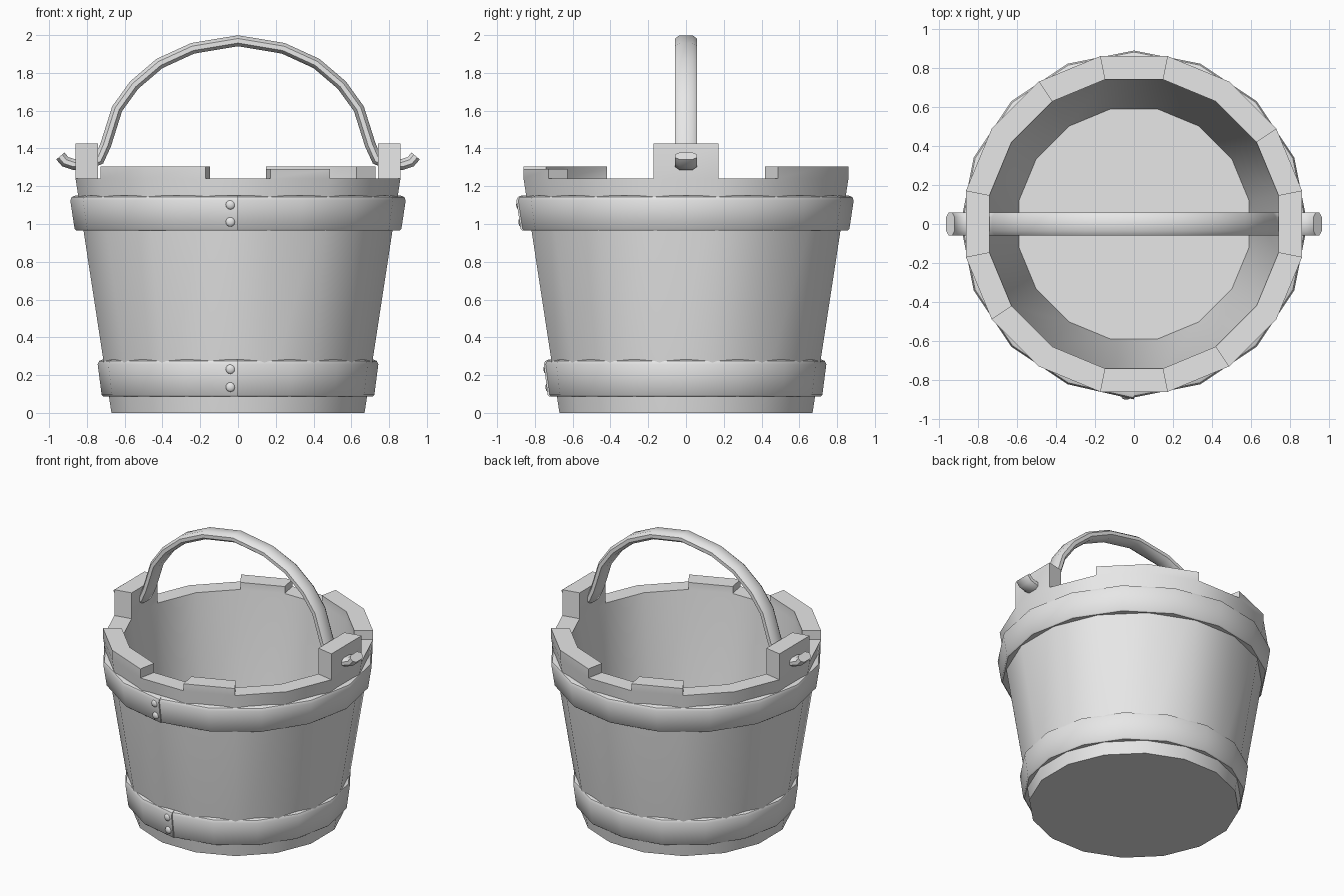
import bpy, bmesh, math
from mathutils import Vector

cube = bpy.data.objects.get("Cube")
if cube:
    bpy.data.objects.remove(cube, do_unlink=True)

SIDES = 16
STEP = math.tau / SIDES
GREY = (0.8, 0.8, 0.8, 1.0)

mat = bpy.data.materials.new("plain grey")
mat.use_nodes = True
mat.diffuse_color = GREY
mat.node_tree.nodes["Principled BSDF"].inputs["Base Color"].default_value = GREY


def polar(radius, angle, z):
    return Vector((radius * math.cos(angle), radius * math.sin(angle), z))


def loft(rings):
    """Skin a list of closed loops and cap both ends."""
    bm = bmesh.new()
    rows = [[bm.verts.new(p) for p in ring] for ring in rings]
    n = len(rows[0])
    for a, b in zip(rows, rows[1:]):
        for i in range(n):
            j = (i + 1) % n
            bm.faces.new((a[i], a[j], b[j], b[i]))
    bm.faces.new(rows[0][::-1])
    bm.faces.new(rows[-1])
    bm.faces.ensure_lookup_table()
    return bm


def finish(name, bm, angle=40):
    bmesh.ops.recalc_face_normals(bm, faces=bm.faces[:])
    mesh = bpy.data.meshes.new(name)
    bm.to_mesh(mesh)
    bm.free()
    mesh.materials.append(mat)
    obj = bpy.data.objects.new(name, mesh)
    bpy.context.collection.objects.link(obj)
    bpy.ops.object.select_all(action='DESELECT')
    obj.select_set(True)
    bpy.context.view_layer.objects.active = obj
    bpy.ops.object.shade_smooth_by_angle(angle=math.radians(angle))
    return obj


# Bucket body: outer wall, rim, inner wall and floor
profile = [(0.67, 0), (0.86, 1.24), (0.74, 1.24), (0.59, 0.25)]
corner = 1 / math.cos(STEP / 2)
body = loft([[polar(r * corner, (k - 0.5) * STEP, z) for k in range(SIDES)]
             for r, z in profile])

# Raised staves and the two handle ears, pulled up from the rim
rim = [body.faces[SIDES + k] for k in range(SIDES)]
for staves, height in (([0], 0.185), ([2, 3], 0.065), ([5], 0.05)):
    for turn in (0, SIDES // 2):
        faces = [rim[k + turn] for k in staves]
        new = bmesh.ops.extrude_face_region(body, geom=faces)["geom"]
        verts = [v for v in new if isinstance(v, bmesh.types.BMVert)]
        bmesh.ops.translate(body, verts=verts, vec=(0, 0, height))
        old = [f for f in faces if f.is_valid]
        if old:
            bmesh.ops.delete(body, geom=old, context='FACES_ONLY')
finish("bucket_body", body, 30)


# Hoops with an overlapping seam at the front, each held by two rivets
def hoop(name, z0, z1, r0, r1):
    section = [(r0 - 0.06, z0), (r0 - 0.008, z0), (r0, z0 + 0.008),
               (r1, z1 - 0.025), (r1 - 0.008, z1 - 0.007),
               (r1 - 0.025, z1), (r1 - 0.07, z1)]
    rings = []
    for i in range(SIDES + 1):
        lap = 0.01 if i == SIDES else 0
        rings.append([polar(r + lap, i * STEP - math.pi / 2, z)
                      for r, z in section])
    finish(name, loft(rings))
    for label, t in (("lower", 0.25), ("upper", 0.74)):
        bm = bmesh.new()
        bmesh.ops.create_uvsphere(bm, u_segments=12, v_segments=8, radius=0.025)
        rivet = finish(name + "_" + label + "_rivet", bm)
        rivet.scale.y = 0.6
        rivet.location = (-0.04, -(r0 + (r1 - r0) * t + 0.002), z0 + (z1 - z0) * t)


hoop("top_hoop", 0.965, 1.15, 0.865, 0.888)
hoop("bottom_hoop", 0.088, 0.282, 0.722, 0.743)

# Handle: flattened bar swept along an arch, with hooked ends through the ears
half = [(0, 1.97), (0.24, 1.93), (0.415, 1.85), (0.55, 1.735), (0.64, 1.61),
        (0.7, 1.42), (0.735, 1.34), (0.8, 1.315), (0.87, 1.315),
        (0.915, 1.33), (0.94, 1.36)]
path = [Vector((-x, 0, z)) for x, z in half[:0:-1]] + [Vector((x, 0, z)) for x, z in half]
bar = [(0.058, 0.012), (0.035, 0.029), (-0.035, 0.029), (-0.058, 0.012)]
bar += [(-y, -n) for y, n in bar]
rings = []
for i, p in enumerate(path):
    tangent = path[min(i + 1, len(path) - 1)] - path[max(i - 1, 0)]
    normal = Vector((-tangent.z, 0, tangent.x)).normalized()
    rings.append([p + normal * n + Vector((0, y, 0)) for y, n in bar])
finish("handle", loft(rings))
